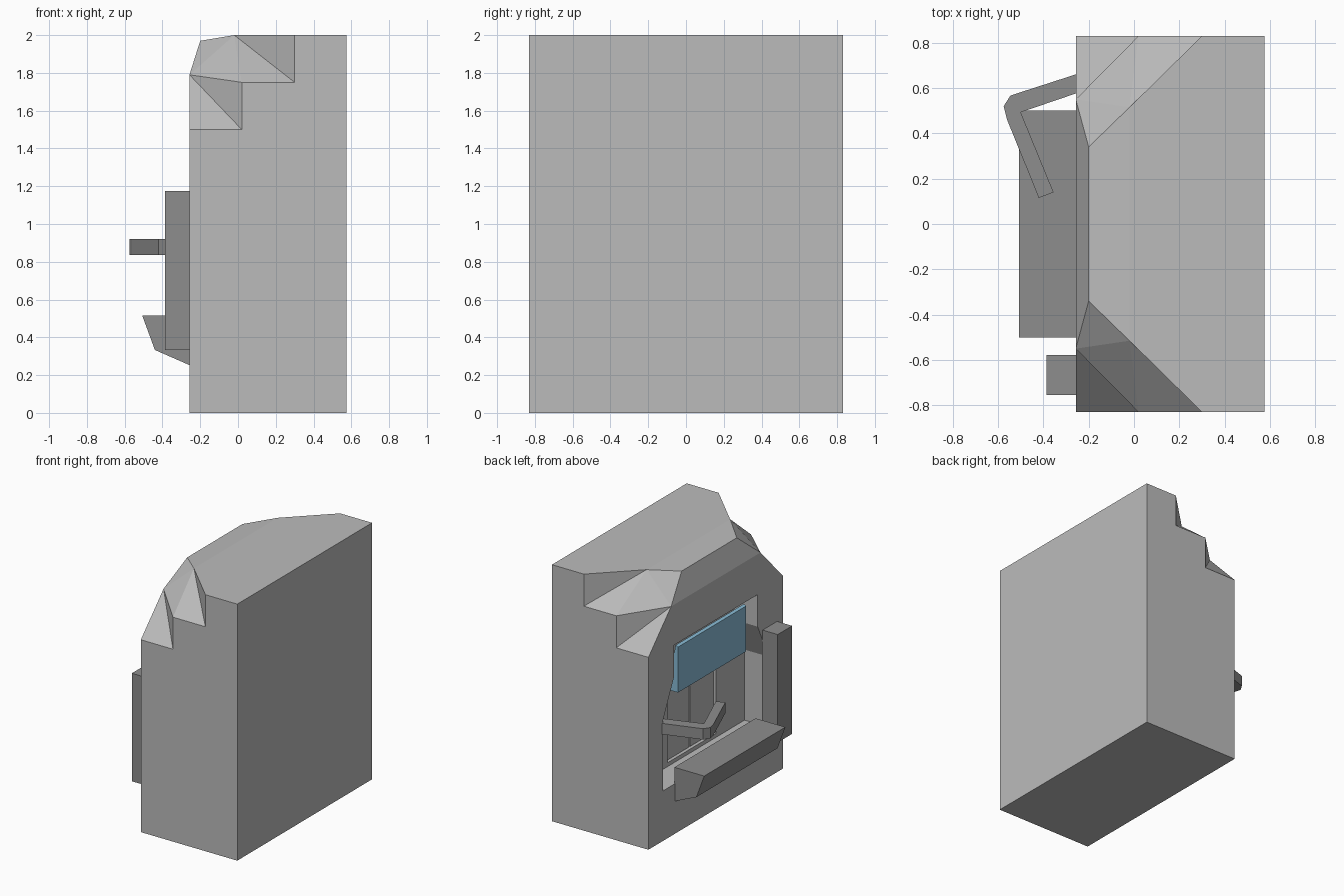
import bpy, bmesh

if "Cube" in bpy.data.objects:
    bpy.data.objects.remove(bpy.data.objects["Cube"])


def material(name, rgb):
    m = bpy.data.materials.new(name)
    m.diffuse_color = (*rgb, 1)
    m.use_nodes = True
    m.node_tree.nodes["Principled BSDF"].inputs["Base Color"].default_value = m.diffuse_color
    return m


LIGHT = material("light_grey", (0.50, 0.50, 0.50))
DARK = material("dark_grey", (0.27, 0.27, 0.27))
BLUE = material("screen_blue", (0.25, 0.50, 0.67))


def finish(name, bm, mat):
    bmesh.ops.recalc_face_normals(bm, faces=bm.faces)
    me = bpy.data.meshes.new(name)
    bm.to_mesh(me)
    bm.free()
    me.materials.append(mat)
    ob = bpy.data.objects.new(name, me)
    bpy.context.collection.objects.link(ob)
    return ob


def prism(name, profile, axis, lo, hi, mat):
    """Extrude a 2D profile along an axis (the profile holds the other two)."""
    bm = bmesh.new()
    rings = []
    for v in (lo, hi):
        ring = []
        for p in profile:
            co = list(p)
            co.insert("xyz".index(axis), v)
            ring.append(bm.verts.new(co))
        rings.append(ring)
        bm.faces.new(ring)
    n = len(profile)
    for i in range(n):
        j = (i + 1) % n
        bm.faces.new((rings[0][i], rings[0][j], rings[1][j], rings[1][i]))
    return finish(name, bm, mat)


def box(name, x, y, z, mat):
    return prism(name, [(x[0], y[0]), (x[1], y[0]), (x[1], y[1]), (x[0], y[1])],
                 "z", z[0], z[1], mat)


def cut(ob, cutter):
    mod = ob.modifiers.new("cut", "BOOLEAN")
    mod.operation = "DIFFERENCE"
    mod.solver = "EXACT"
    mod.object = cutter
    bpy.context.view_layer.objects.active = ob
    bpy.ops.object.modifier_apply(modifier=mod.name)
    bpy.data.objects.remove(cutter)


# Cabinet body: one half's corner points, mirrored in y
pts = {"A": (.30, .83, 2), "B": (.30, .83, 1.75), "C": (.02, .83, 1.75),
       "D": (.02, .83, 1.5), "E": (-.257, .83, 1.5), "F": (-.257, .55, 1.79),
       "G": (-.20, .34, 1.97), "H": (-.02, .515, 2), "J": (.575, .83, 2),
       "K": (.575, .83, 0), "L": (-.257, .83, 0)}
bm = bmesh.new()
sides = [{k: bm.verts.new((x, s * y, z)) for k, (x, y, z) in pts.items()} for s in (1, -1)]
for v in sides:  # side wall and the faceted, stepped corner
    for f in ("JKLEDCBA", "EDF", "DCF", "CHF", "FHG", "BCH", "ABH"):
        bm.faces.new([v[k] for k in f])
for f in ("JAH", "HG", "GF", "FEL", "LK", "KJ"):  # faces joining both sides
    bm.faces.new([sides[0][k] for k in f] + [sides[1][k] for k in reversed(f)])
body = finish("cabinet_body", bm, LIGHT)

# Recess in the front face, and a shallow door niche behind it
half = [(.516, 1.475), (.516, 1.225), (.65, .94), (.65, .39)]
outline = half + [(-y, z) for y, z in reversed(half)]
cut(body, prism("recess_cutter", outline, "x", -.40, -.05, LIGHT))
cut(body, box("niche_cutter", (-.10, -.02), (-.30, .30), (.42, 1.10), LIGHT))

# Pair of doors in the niche
for s, side in ((1, "left"), (-1, "right")):
    box("door_" + side, (-.03, -.015), sorted((s * .005, s * .295)), (.425, 1.095), LIGHT)

# Wedge-shaped screen in the recess
prism("screen", [(-.225, 1.06), (-.225, 1.415), (-.205, 1.425), (-.13, 1.06)],
      "y", -.42, .42, BLUE)

# Tray shelf
prism("tray", [(-.25, .515), (-.507, .515), (-.44, .333), (-.257, .253), (-.25, .253)],
      "y", -.5, .5, DARK)

# Side panel
box("side_panel", (-.387, -.25), (-.755, -.577), (.333, 1.175), DARK)

# Bent arm
prism("bent_arm", [(-.18, .685), (-.545, .567), (-.575, .52), (-.56, .46), (-.42, .115),
                   (-.355, .14), (-.50, .493), (-.18, .602)], "z", .835, .92, DARK)
